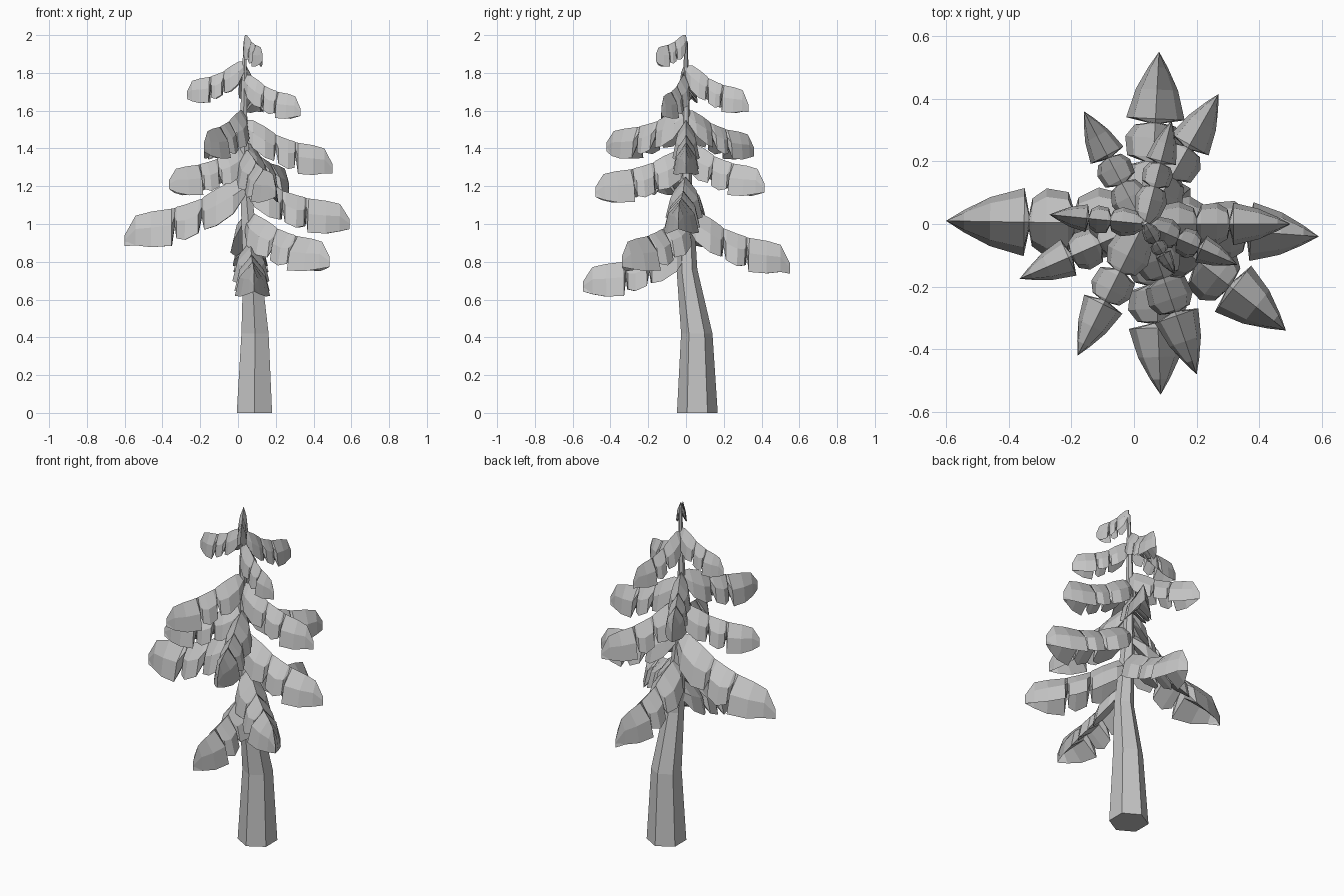
import bpy
import bmesh
import math
from mathutils import Vector

cube = bpy.data.objects.get("Cube")
if cube:
    bpy.data.objects.remove(cube, do_unlink=True)

grey = bpy.data.materials.new("plain grey")
grey.use_nodes = True
grey.diffuse_color = (0.55, 0.55, 0.55, 1)
grey.node_tree.nodes["Principled BSDF"].inputs["Base Color"].default_value = (0.55, 0.55, 0.55, 1)


def loft(name, rings):
    """Skin closed rings of points into one capped, flat-shaded object."""
    bm = bmesh.new()
    rows = [[bm.verts.new(p) for p in ring] for ring in rings]
    count = len(rows[0])
    for a, b in zip(rows, rows[1:]):
        for i in range(count):
            j = (i + 1) % count
            bm.faces.new((a[i], a[j], b[j], b[i]))
    bm.faces.new(rows[0])
    bm.faces.new(rows[-1])
    bmesh.ops.remove_doubles(bm, verts=bm.verts, dist=0.0002)
    bmesh.ops.recalc_face_normals(bm, faces=bm.faces)
    mesh = bpy.data.meshes.new(name)
    bm.to_mesh(mesh)
    bm.free()
    mesh.materials.append(grey)
    obj = bpy.data.objects.new(name, mesh)
    bpy.context.collection.objects.link(obj)
    return obj


# Bent six-sided trunk: centre x, y, z and radius
trunk = [
    (0.087, 0.06, 0, 0.108),
    (0.09, 0.057, 0.42, 0.083),
    (0.075, 0.005, 0.76, 0.055),
    (0.04, 0, 1.2, 0.033),
    (0.03, 0, 1.6, 0.02),
    (0.037, 0, 1.97, 0.009),
]
angles = [math.radians(90 + 60 * k) for k in range(6)]
loft("trunk", [[(x + r * math.cos(a), y + r * math.sin(a), z) for a in angles]
               for x, y, z, r in trunk])


def trunk_centre(z):
    for a, b in zip(trunk, trunk[1:]):
        if a[2] <= z <= b[2]:
            t = (z - a[2]) / (b[2] - a[2])
            return Vector(a[:2]).lerp(Vector(b[:2]), t)
    return Vector(trunk[-1][:2])


# Frond stations: distance along, ridge drop, half width, depth (all relative)
stations = [
    (0.0, 0.0, 0.3, 0.4),
    (0.1, 0.0, 0.85, 0.9),
    (0.24, 0.14, 1.05, 1.0),
    (0.34, 0.27, 0.75, 0.9),
    (0.36, 0.31, 0.35, 0.5),
    (0.39, 0.33, 0.9, 0.9),
    (0.5, 0.41, 1.0, 0.95),
    (0.57, 0.45, 0.7, 0.85),
    (0.585, 0.47, 0.25, 0.5),
    (0.61, 0.48, 1.0, 1.0),
    (0.78, 0.53, 0.72, 0.96),
    (0.91, 0.6, 0.33, 0.8),
    (1.0, 0.93, 0.0, 0.3),
]


def frond(name, tip_x, tip_y, start_z, tip_z):
    """Drooping ridged frond with notched lobes and a pointed end leaf."""
    base = trunk_centre(start_z)
    reach = Vector((tip_x, tip_y)) - base
    length = reach.length
    out = reach / length
    side = Vector((-out.y, out.x))
    # the lowest tier is broader than those above
    width = length * (0.17 if start_z < 1.3 else 0.145)
    depth = 0.078 + 0.185 * length
    rings = []
    for s, drop, w, h in stations:
        mid = base + reach * s
        z = start_z - drop * (start_z - tip_z)
        # ridge, shoulder, hem, hollow underside, then the other side
        section = [(0, 0), (0.75, 0.45), (1, 1), (0, 0.6), (-1, 1), (-0.75, 0.45)]
        ring = []
        for across, down in section:
            p = mid + side * (across * w * width)
            ring.append((p.x, p.y, z - down * h * depth))
        rings.append(ring)
    loft(name, rings)


# Fronds: tip x, tip y, ridge height at the trunk, tip height
fronds = [
    (0.085, -0.545, 0.91, 0.68),
    (0.485, -0.34, 1.05, 0.81),
    (0.08, 0.55, 1.07, 0.77),
    (-0.6, 0.01, 1.23, 0.92),
    (0.59, -0.04, 1.25, 1.01),
    (0.2, -0.48, 1.39, 1.18),
    (-0.365, -0.175, 1.4, 1.22),
    (0.27, 0.415, 1.43, 1.2),
    (0.5, 0.0, 1.55, 1.3),
    (-0.18, -0.42, 1.6, 1.42),
    (-0.16, 0.36, 1.6, 1.39),
    (0.33, -0.13, 1.79, 1.6),
    (0.12, 0.33, 1.84, 1.62),
    (-0.27, 0.03, 1.86, 1.69),
    (0.13, -0.16, 2.0, 1.89),
]
for n, row in enumerate(fronds, 1):
    frond(f"frond_{n}", *row)
